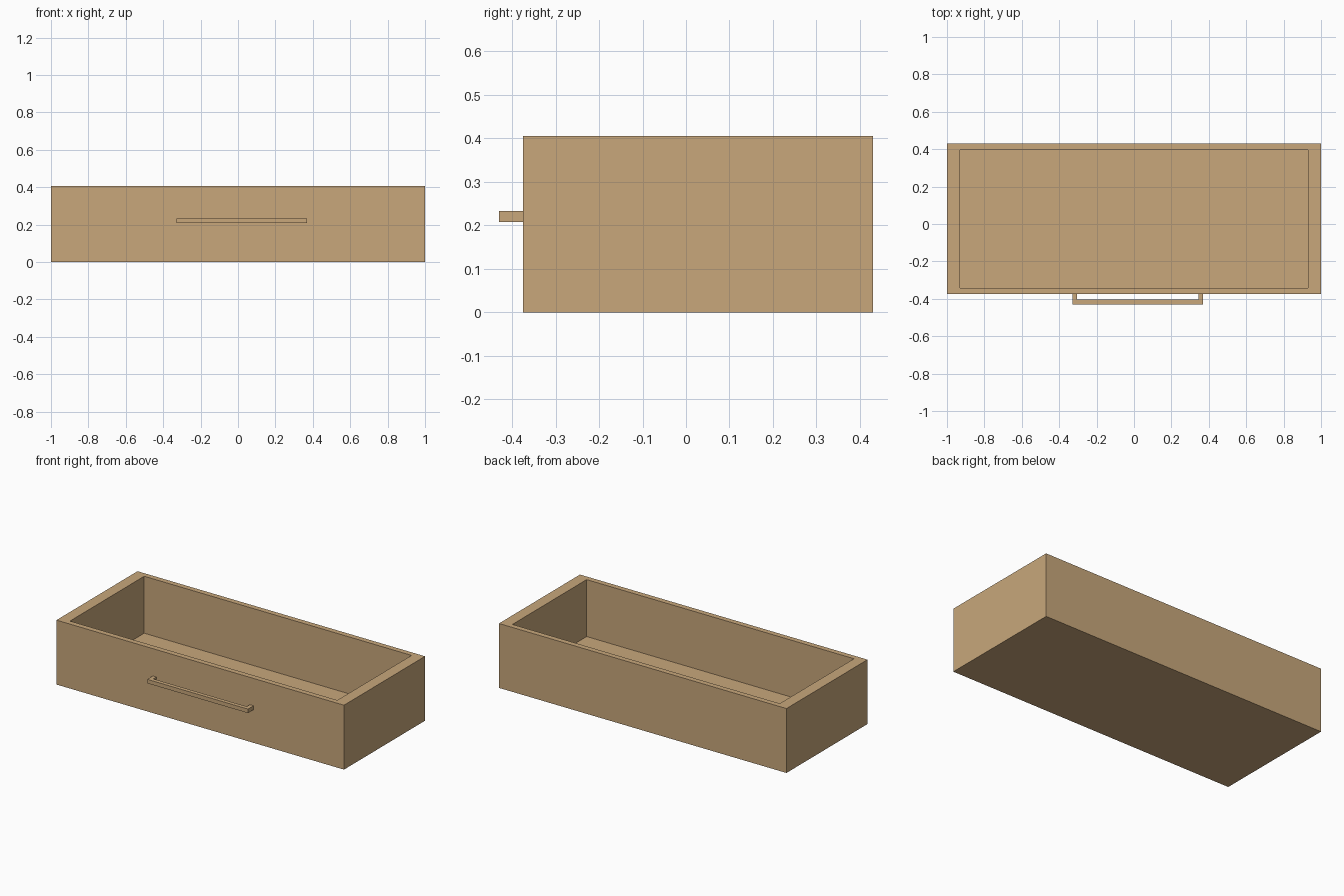
import bpy
import bmesh
from mathutils import Vector

default = bpy.data.objects.get("Cube")
if default:
    bpy.data.objects.remove(default, do_unlink=True)

wood = bpy.data.materials.new("light_wood")
wood.use_nodes = True
colour = (0.578, 0.386, 0.198, 1.0)
wood.diffuse_color = colour
wood.node_tree.nodes["Principled BSDF"].inputs["Base Color"].default_value = colour


def add_object(name, bm):
    bmesh.ops.recalc_face_normals(bm, faces=bm.faces)
    mesh = bpy.data.meshes.new(name)
    bm.to_mesh(mesh)
    bm.free()
    mesh.materials.append(wood)
    obj = bpy.data.objects.new(name, mesh)
    bpy.context.collection.objects.link(obj)
    return obj


def extrude_profile(bm, points, z, height):
    """Raise a flat outline, given as (x, y) points, into a solid."""
    face = bm.faces.new([bm.verts.new((x, y, z)) for x, y in points])
    top = bmesh.ops.extrude_face_region(bm, geom=[face], use_keep_orig=True)["geom"]
    verts = [v for v in top if isinstance(v, bmesh.types.BMVert)]
    bmesh.ops.translate(bm, verts=verts, vec=(0, 0, height))
    return next(f for f in top if isinstance(f, bmesh.types.BMFace))


def rectangle(x0, x1, y0, y1):
    return [(x0, y0), (x1, y0), (x1, y1), (x0, y1)]


# Drawer box: solid block with its top inset and pushed down to the floor
FRONT, BACK, HEIGHT, FLOOR = -0.375, 0.43, 0.405, 0.047
WALL, END_WALL = 0.048, 0.07
bm = bmesh.new()
rim = extrude_profile(bm, rectangle(-1, 1, FRONT, BACK), 0, HEIGHT)
bm.normal_update()
bmesh.ops.inset_individual(bm, faces=[rim], thickness=WALL)
for v in rim.verts:
    v.co.x = (1 - END_WALL) * (1 if v.co.x > 0 else -1)
well = bmesh.ops.extrude_discrete_faces(bm, faces=[rim])["faces"][0]
bmesh.ops.translate(bm, verts=well.verts, vec=Vector((0, 0, FLOOR - HEIGHT)))
add_object("drawer_box", bm)

# Pull handle: U-shaped outline whose two legs meet the front panel
LEFT, RIGHT, OUT, BAR = -0.33, 0.37, -0.43, 0.025
outline = [
    (LEFT, FRONT), (LEFT, OUT), (RIGHT, OUT), (RIGHT, FRONT),
    (RIGHT - BAR, FRONT), (RIGHT - BAR, OUT + BAR),
    (LEFT + BAR, OUT + BAR), (LEFT + BAR, FRONT),
]
bm = bmesh.new()
extrude_profile(bm, outline, 0.208, 0.025)
add_object("pull_handle", bm)
